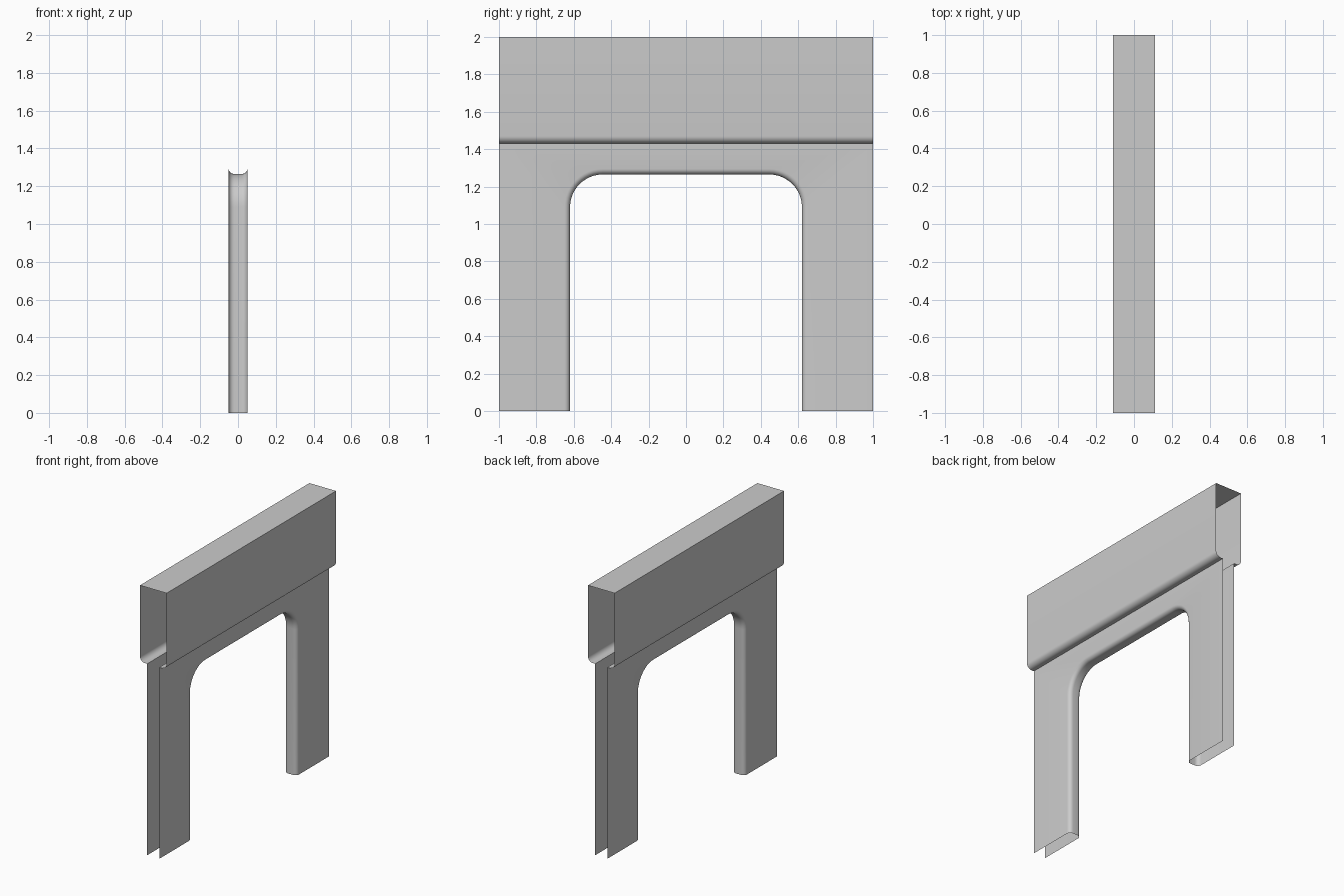
import bpy, bmesh
from math import sin, cos, pi

if "Cube" in bpy.data.objects:
    bpy.data.objects.remove(bpy.data.objects["Cube"])

WALL, BEAM = 0.05, 0.11          # half thicknesses
LEDGE, TOP, SPAN = 1.43, 2.0, 1.0


def strip(bm, rows):
    """Skin a grid of points with quads."""
    vs = [[bm.verts.new(p) for p in row] for row in rows]
    for a, b in zip(vs, vs[1:]):
        for j in range(len(a) - 1):
            bm.faces.new((a[j], b[j], b[j + 1], a[j + 1]))


def finish(bm, name):
    bmesh.ops.remove_doubles(bm, verts=bm.verts, dist=1e-5)
    mesh = bpy.data.meshes.new(name)
    bm.to_mesh(mesh)
    bm.free()
    ob = bpy.data.objects.new(name, mesh)
    bpy.context.collection.objects.link(ob)
    bpy.ops.object.select_all(action='DESELECT')
    ob.select_set(True)
    bpy.context.view_layer.objects.active = ob
    bpy.ops.object.shade_smooth_by_angle(angle=pi / 6)


def opening(d, n=12):
    """Outline (y, z) of the doorway, grown outward by d."""
    cy, cz, r = 0.445, 1.09, 0.175 + d
    arc = [(cy + r * cos(pi / 2 * i / n), cz + r * sin(pi / 2 * i / n)) for i in range(n + 1)]
    right = [(cy + r, 0)] + arc
    return [(-y, z) for y, z in right] + right[::-1]


# Lower wall: two faces with a doorway, joined by a rounded rim; ends and base open
bm = bmesh.new()
R, N = 0.03, 6
half = [(-(WALL - R) - R * cos(pi / 2 * i / N), R - R * sin(pi / 2 * i / N)) for i in range(N + 1)]
rim = half + [(-x, d) for x, d in half[::-1]]
columns = [[(x, y, z) for y, z in opening(d)] for x, d in rim]
strip(bm, list(zip(*columns)))
outline = [(-SPAN, 0)] + opening(R) + [(SPAN, 0), (SPAN, LEDGE), (-SPAN, LEDGE)]
for x, pts in ((WALL, outline), (-WALL, outline[::-1])):
    bm.faces.new([bm.verts.new((x, y, z)) for y, z in pts])
finish(bm, "arch_wall")

# Upper beam: open-ended shell with rounded lower edges
bm = bmesh.new()
R = 0.04
side = [(-WALL, LEDGE)]
side += [(-(BEAM - R) - R * sin(pi / 2 * i / 8), LEDGE + R - R * cos(pi / 2 * i / 8)) for i in range(9)]
side += [(-BEAM, TOP)]
profile = side + [(-x, z) for x, z in side[::-1]]
strip(bm, [[(x, y, z) for y in (-SPAN, SPAN)] for x, z in profile])
finish(bm, "top_beam")
